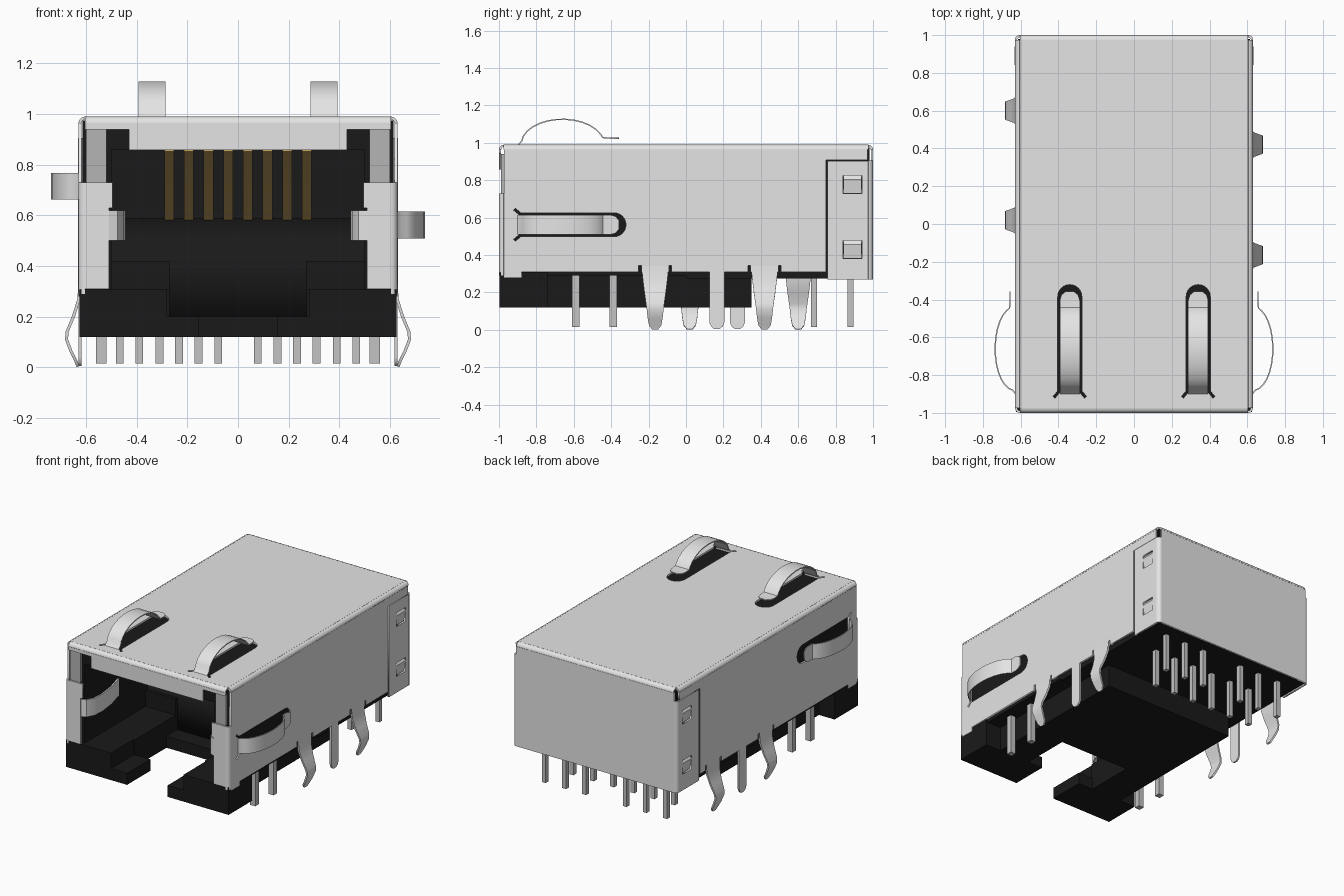
import bpy, bmesh, math
from mathutils import Vector, Matrix

if "Cube" in bpy.data.objects:
    bpy.data.objects.remove(bpy.data.objects["Cube"])


def material(name, rgb):
    m = bpy.data.materials.new(name)
    m.diffuse_color = (*rgb, 1)
    m.use_nodes = True
    m.node_tree.nodes["Principled BSDF"].inputs["Base Color"].default_value = m.diffuse_color
    return m


STEEL = material("shield_steel", (0.78, 0.78, 0.78))
PIN = material("pin_metal", (0.55, 0.55, 0.55))
BLACK = material("black_plastic", (0.010, 0.010, 0.010))
GOLD = material("contact_gold", (0.50, 0.32, 0.10))
LENS = material("light_window", (0.46, 0.46, 0.47))


def add(name, mesh, mat):
    ob = bpy.data.objects.new(name, mesh)
    bpy.context.collection.objects.link(ob)
    if mat:
        mesh.materials.append(mat)
    return ob


def bake(ob, mat, smooth=False):
    """Replace a curve or modified object by its final mesh."""
    bpy.context.view_layer.update()
    dg = bpy.context.evaluated_depsgraph_get()
    me = bpy.data.meshes.new_from_object(ob.evaluated_get(dg))
    name, matrix = ob.name, ob.matrix_world.copy()
    bpy.data.objects.remove(ob)
    me.transform(matrix)
    me.materials.clear()
    new = add(name, me, mat)
    if smooth:
        me.polygons.foreach_set("use_smooth", [True] * len(me.polygons))
        me.set_sharp_from_angle(angle=math.radians(40))
    return new


def boxes(name, items, mat):
    bm = bmesh.new()
    for x0, x1, y0, y1, z0, z1 in items:
        m = Matrix.Translation(((x0 + x1) / 2, (y0 + y1) / 2, (z0 + z1) / 2)) @ \
            Matrix.Diagonal((abs(x1 - x0), y1 - y0, z1 - z0, 1))
        bmesh.ops.create_cube(bm, size=1, matrix=m)
    me = bpy.data.meshes.new(name)
    bm.to_mesh(me)
    bm.free()
    return add(name, me, mat)


AXES = {"x": ((0, 1, 0), (0, 0, 1), (1, 0, 0)),
        "y": ((1, 0, 0), (0, 0, 1), (0, -1, 0)),
        "z": ((1, 0, 0), (0, 1, 0), (0, 0, 1))}


def plate(name, loops, axis, pos, thick, mat):
    """Flat sheet from an outline plus holes, square to an axis."""
    cu = bpy.data.curves.new(name, "CURVE")
    cu.dimensions, cu.fill_mode, cu.extrude = "2D", "BOTH", thick / 2
    for loop in loops:
        sp = cu.splines.new("POLY")
        sp.points.add(len(loop) - 1)
        for p, (u, v) in zip(sp.points, loop):
            p.co = (u, v, 0, 1)
        sp.use_cyclic_u = True
    ob = add(name, cu, None)
    m = Matrix(AXES[axis]).transposed().to_4x4()
    m.translation["xyz".index(axis)] = pos
    ob.matrix_world = m
    return bake(ob, mat)


def ribbon(name, pts, across, widths, thick, mat):
    """Bent metal strip along a path."""
    if not isinstance(widths, (list, tuple)):
        widths = [widths] * len(pts)
    a = Vector(across)
    verts = [Vector(p) + a * w * s / 2 for p, w in zip(pts, widths) for s in (-1, 1)]
    faces = [(2 * i, 2 * i + 1, 2 * i + 3, 2 * i + 2) for i in range(len(pts) - 1)]
    me = bpy.data.meshes.new(name)
    me.from_pydata(verts, [], faces)
    ob = add(name, me, None)
    mod = ob.modifiers.new("thickness", "SOLIDIFY")
    mod.thickness, mod.offset = thick, 0
    return bake(ob, mat, True)


def rect(u0, u1, v0, v1):
    return [(u0, v0), (u1, v0), (u1, v1), (u0, v1)]


def slot(c, h=0.064):
    """U slot running along y with a round end and two flared corners."""
    arc = [(-0.385 + h * math.cos(t), h * math.sin(t))
           for t in [math.pi / 2 - math.pi * i / 12 for i in range(13)]]
    top = [(-0.89, h - 0.012), (-0.922, h + 0.014), (-0.912, h + 0.025), (-0.885, h)]
    low = [(y, -v) for y, v in reversed(top)]
    return [(y, c + v) for y, v in top + arc + low]


ARC = [(0.02 * math.cos(i * math.pi / 10), 0.02 * math.sin(i * math.pi / 10)) for i in range(6)]
T = 0.012
SLOT_Z = {1: 0.562, -1: 0.715}

# Spring profile: shallow arch, then a short flat end with a rounded tip
PROF = [(-0.9, 0)] + [(-0.66 + 0.22 * math.cos(t), 0.01 + 0.13 * math.sin(t))
        for t in [math.pi * (0.97 - 0.07 * i) for i in range(13)]] + \
       [(-0.445, 0.042), (-0.405, 0.039), (-0.375, 0.039), (-0.358, 0.039)]
PROF_W = [0.106] * (len(PROF) - 2) + [0.088, 0.045]

# Shield: top sheet with two spring slots
top = rect(-0.604, 0.604, -0.974, 0.974)
plate("shield_top", [top] + [[(x, y) for y, x in slot(c)] for c in (-0.34, 0.34)],
      "z", 0.984, T, STEEL)

# Shield: front frame and back sheet
plate("shield_front_top", [[(-0.604, 0.964), (-0.604, 0.94), (-0.43, 0.94), (-0.43, 0.858),
      (0.43, 0.858), (0.43, 0.94), (0.604, 0.94), (0.604, 0.964)]], "y", -0.994, T, STEEL)
plate("shield_back", [[(-0.606, 0.27), (0.606, 0.27), (0.606, 0.964), (-0.606, 0.964)]],
      "y", 0.994, T, STEEL)
for nm, s in (("front", -1), ("back", 1)):
    ribbon("shield_%s_top_bend" % nm, [(0, s * (0.974 + a), 0.964 + b) for a, b in ARC],
           (1, 0, 0), 1.208, T, STEEL)

for s, side in ((1, "right"), (-1, "left")):
    legs = {1: (-0.165, 0.42, 0.165), -1: (0.02, 0.6, 0.275)}[s]
    # Shield: side sheet with slits beside the legs, rounded edges
    slits = [(y, z) for c in legs[:2] for e in (c - 0.081, c + 0.081)
             for y, z in ((e - 0.007, 0.31), (e - 0.007, 0.345), (e + 0.007, 0.345), (e + 0.007, 0.31))]
    outline = [(-0.974, 0.28), (-0.88, 0.28), (-0.88, 0.31)] + slits + [
        (0.748, 0.31), (0.748, 0.907), (0.97, 0.907), (0.97, 0.964), (-0.974, 0.964)]
    plate("shield_side_" + side, [outline, slot(SLOT_Z[s])], "x", s * 0.624, T, STEEL)
    ribbon("shield_top_bend_" + side, [(s * (0.604 + a), 0, 0.964 + b) for a, b in ARC],
           (0, 1, 0), 1.95, T, STEEL)

    # Rear flap with two latch windows
    windows = [rect(0.84, 0.94, z, z + 0.095) for z in (0.382, 0.73)]
    plate("rear_flap_" + side, [rect(0.757, 0.974, 0.27, 0.904)] + windows,
          "x", s * 0.625, T, STEEL)
    for z in (0.43, 0.778):
        ribbon("flap_latch_" + side, [(s * 0.617, 0.89, z - 0.046), (s * 0.63, 0.89, z + 0.025),
               (s * 0.617, 0.89, z + 0.046)], (0, 1, 0), 0.098, 0.003, STEEL)
    ribbon("rear_corner_" + side, [(s * (0.605 + a), 0.974 + b, 0.5875) for a, b in ARC],
           (0, 0, 1), 0.635, T, STEEL)

    # Front corner and folded front lip
    ribbon("front_corner_" + side, [(s * (0.604 + a), -0.974 - b, 0.51) for a, b in ARC],
           (0, 0, 1), 0.44, T, STEEL)
    plate("front_lip_" + side, [[(s * x, z) for x, z in (
          (0.604, 0.31), (0.51, 0.31), (0.51, 0.63), (0.495, 0.63), (0.495, 0.73), (0.604, 0.73))]],
          "y", -0.994, T, STEEL)

    # Inner plug clip curling in from the front lip
    ribbon("plug_clip_" + side, [(s * x, y, 0.56) for x, y in (
           (0.52, -0.994), (0.48, -0.98), (0.455, -0.93), (0.45, -0.85), (0.465, -0.73), (0.5, -0.6))],
           (0, 0, 1), 0.12, 0.01, STEEL)

    # Outer grounding springs on the side and the top
    ribbon("top_spring_" + side, [(s * 0.34, y, 0.986 + h) for y, h in PROF],
           (1, 0, 0), PROF_W, 0.007, STEEL)
    ribbon("side_spring_" + side, [(s * (0.626 + h * 0.78), y, SLOT_Z[s]) for y, h in PROF],
           (0, 0, 1), PROF_W, 0.007, STEEL)

    # Shield legs: two bowed and one straight on each side
    bow = [(0.624, 0.34), (0.628, 0.27), (0.65, 0.2), (0.675, 0.14), (0.677, 0.11),
           (0.66, 0.065), (0.64, 0.025), (0.632, 0.003)]
    for y in legs[:2]:
        ribbon("bowed_leg_" + side, [(s * x, y, z) for x, z in bow], (0, 1, 0),
               [0.146, 0.132, 0.115, 0.098, 0.09, 0.08, 0.065, 0.03], T, STEEL)
    ribbon("straight_leg_" + side, [(s * 0.624, legs[2], z) for z in (0.34, 0.04, 0.018, 0.005)],
           (0, 1, 0), [0.08, 0.08, 0.062, 0.03], T, STEEL)

    # Light window beside the opening and the pins of the lights
    boxes("light_window_" + side, [(s * 0.52, s * 0.6, -0.988, -0.9, 0.73, 0.94)], LENS)
    boxes("light_pins_" + side, [(s * 0.52, s * 0.56, y - 0.02, y + 0.02, 0.015, 0.32)
                                 for y in (-0.59, -0.39)], PIN)

    # Housing: side wall, front foot, recessed rail, inner ledge
    boxes("housing_side_" + side, [
        (s * 0.5, s * 0.614, -0.97, 0.1, 0.29, 0.974),
        (s * 0.28, s * 0.625, -0.996, -0.74, 0.12, 0.308),
        (s * 0.156, s * 0.29, -0.996, -0.74, 0.12, 0.2),
        (s * 0.27, s * 0.505, -0.75, 0.35, 0.12, 0.308),
        (s * 0.27, s * 0.51, -0.3, 0.1, 0.29, 0.42)], BLACK)

# Housing: roof, rear body, floor
boxes("housing_body", [
    (-0.51, 0.51, -0.97, 0.1, 0.86, 0.974),
    (-0.614, 0.614, 0.0, 0.98, 0.275, 0.974),
    (-0.29, 0.29, -0.4, 0.35, 0.12, 0.2),
    (-0.29, 0.29, -0.2, 0.35, 0.19, 0.3)], BLACK)

# Housing: sloped stop at the back of the plug opening
plate("plug_stop", [[(-0.28, 0.19), (0.05, 0.19), (0.05, 0.59), (-0.08, 0.59), (-0.28, 0.49)]],
      "x", 0, 1.01, BLACK)

# Eight slanted contacts
for i in range(8):
    x = (i - 3.5) * 0.0777
    ribbon("contact", [(x, -0.5, 0.858), (x, -0.46, 0.845), (x, -0.09, 0.585)],
           (1, 0, 0), 0.038, 0.012, GOLD)

# Two staggered rows of signal pins
for y, xs in ((0.88, (0.156, 0.31, 0.467)), (0.685, (0.078, 0.233, 0.39))):
    boxes("signal_pins", [(s * x - 0.015, s * x + 0.015, y - 0.016, y + 0.016, 0.015, 0.3)
                          for x in xs for s in (-1, 1)], PIN)
